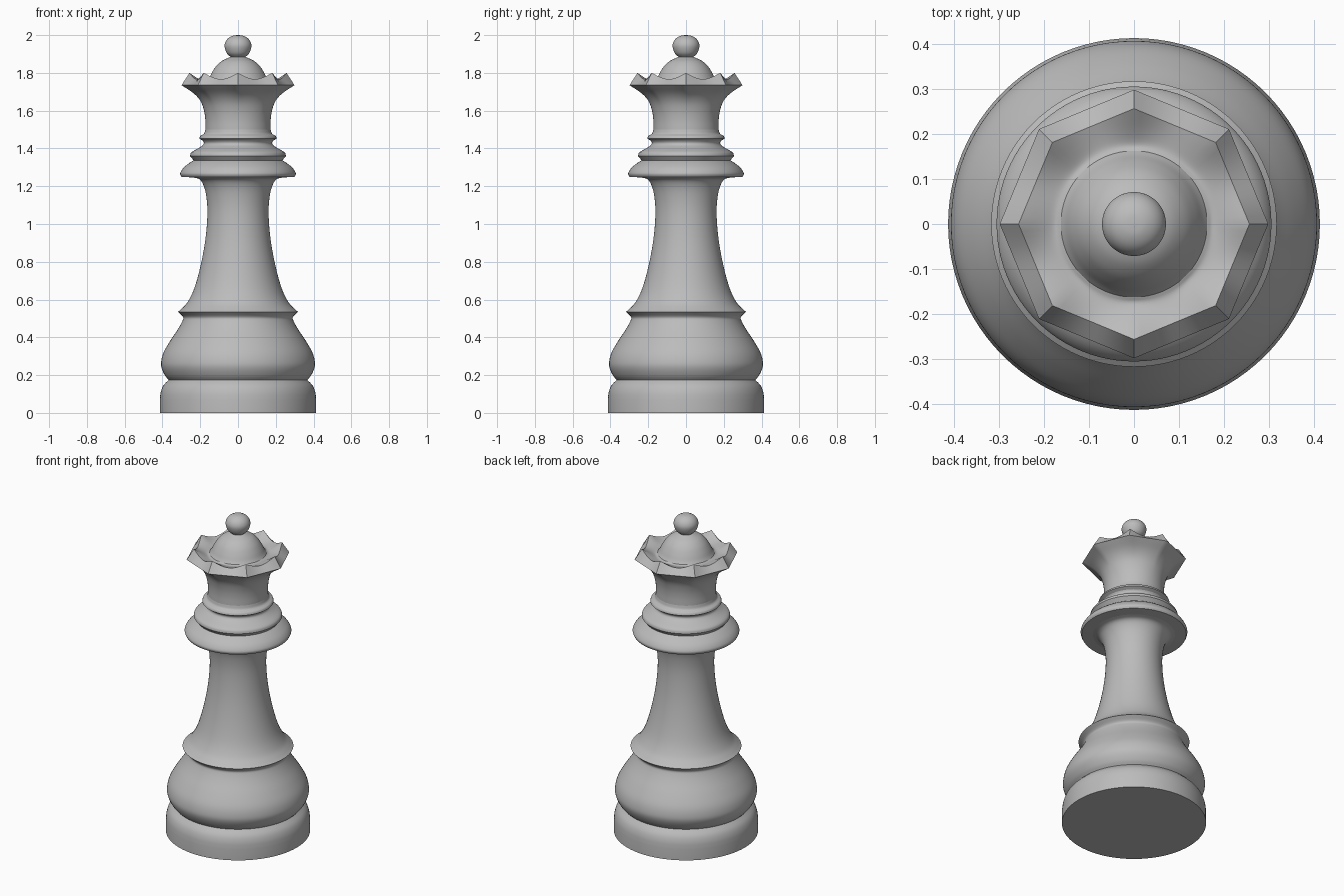
import bpy, bmesh, math
from mathutils import Vector

cube = bpy.data.objects.get("Cube")
if cube:
    bpy.data.objects.remove(cube, do_unlink=True)

SEGMENTS = 96
SIDES = 8

grey = bpy.data.materials.new("plain grey")
grey.use_nodes = True
colour = (0.5, 0.5, 0.5, 1)
grey.diffuse_color = colour
grey.node_tree.nodes["Principled BSDF"].inputs["Base Color"].default_value = colour


def smooth_path(points, steps):
    """Spline through rows of (radius, height, octagon blend, scallop depth)."""
    rows = [Vector((tuple(p) + (0, 0))[:4]) for p in points]
    if len(rows) == 2:
        return rows
    ext = [rows[0] * 2 - rows[1]] + rows + [rows[-1] * 2 - rows[-2]]
    path = []
    for a, b, c, d in zip(ext, ext[1:], ext[2:], ext[3:]):
        for k in range(steps):
            t = k / steps
            path.append(b + (c - a) * (t / 2)
                        + (a * 2 - b * 5 + c * 4 - d) * (t * t / 2)
                        + (b * 3 - a - c * 3 + d) * (t ** 3 / 2))
    return path + [rows[-1]]


def ring_point(row, j):
    """Point on a ring that may blend to an octagon with a scalloped rim."""
    radius, height, blend, dip = row
    angle = math.tau * j / SEGMENTS
    wedge = math.tau / SIDES
    local = angle % wedge
    if j % (SEGMENTS // SIDES) == 0:
        local = 0
    flat = math.cos(wedge / 2) / math.cos(local - wedge / 2)
    r = max(radius, 0) * (1 + blend * (flat - 1))
    z = height - dip * math.sin(math.pi * local / wedge)
    return r * math.cos(angle), r * math.sin(angle), z


def turned(name, *sections, steps=4):
    """Lathe the sections into one object, with a crease between sections."""
    path = []
    for section in sections:
        piece = smooth_path(section, steps)
        path += piece[1:] if path else piece
    bm = bmesh.new()
    rings = [[bm.verts.new(ring_point(row, j)) for j in range(SEGMENTS)] for row in path]
    for low, high in zip(rings, rings[1:]):
        for j in range(SEGMENTS):
            k = (j + 1) % SEGMENTS
            bm.faces.new((low[j], low[k], high[k], high[j]))
    bmesh.ops.remove_doubles(bm, verts=bm.verts, dist=1e-5)
    mesh = bpy.data.meshes.new(name)
    bm.to_mesh(mesh)
    bm.free()
    mesh.materials.append(grey)
    obj = bpy.data.objects.new(name, mesh)
    bpy.context.collection.objects.link(obj)
    bpy.ops.object.select_all(action='DESELECT')
    obj.select_set(True)
    bpy.context.view_layer.objects.active = obj
    bpy.ops.object.shade_smooth_by_angle(angle=math.radians(30))
    return obj


# Foot with a flat underside
turned("base",
       [(0, 0), (.414, 0)],
       [(.414, 0), (.414, .07)],
       [(.414, .07), (.409, .11), (.395, .145), (.367, .175)])

# Rounded bulb rising to the flange
turned("bulb",
       [(.367, .175), (.386, .197), (.404, .235), (.407, .27), (.394, .32),
        (.36, .38), (.32, .44), (.295, .485), (.291, .508), (.318, .535)])

# Flange top and tapering stem
turned("stem",
       [(.318, .535), (.298, .552), (.268, .585), (.235, .65), (.205, .75), (.18, .87),
        (.166, .98), (.162, 1.08), (.17, 1.16), (.185, 1.21), (.205, 1.237), (.235, 1.246)])

# Three stacked collars, from the widest up
turned("lower_collar",
       [(.235, 1.246), (.3, 1.25)],
       [(.3, 1.25), (.306, 1.268), (.29, 1.296), (.262, 1.32), (.235, 1.337)])
turned("middle_collar",
       [(.235, 1.337), (.254, 1.36)],
       [(.254, 1.36), (.246, 1.38), (.208, 1.402), (.186, 1.418), (.181, 1.43), (.186, 1.441)])
turned("upper_collar",
       [(.186, 1.441), (.205, 1.452)],
       [(.205, 1.452), (.199, 1.466), (.18, 1.478), (.173, 1.5)])

# Flared crown turning from round to eight-sided, with a scalloped rim and bowl
turned("crown",
       [(.173, 1.5), (.173, 1.55), (.18, 1.6, .05), (.198, 1.65, .2),
        (.235, 1.692, .55), (.299, 1.735, 1)],
       [(.299, 1.735, 1), (.257, 1.8, 1, .033)],
       [(.257, 1.8, 1, .033), (.21, 1.768, .6, .012), (.178, 1.752), (.163, 1.756)])

# Dome inside the crown
turned("dome",
       [(.163, 1.756), (.153, 1.772), (.139, 1.8), (.118, 1.833), (.09, 1.86),
        (.06, 1.876), (.04, 1.885)])

# Ball on top
turned("finial",
       [(.04, 1.885), (.06, 1.905), (.071, 1.939), (.066, 1.965), (.05, 1.985),
        (.026, 1.997), (0, 2)])
